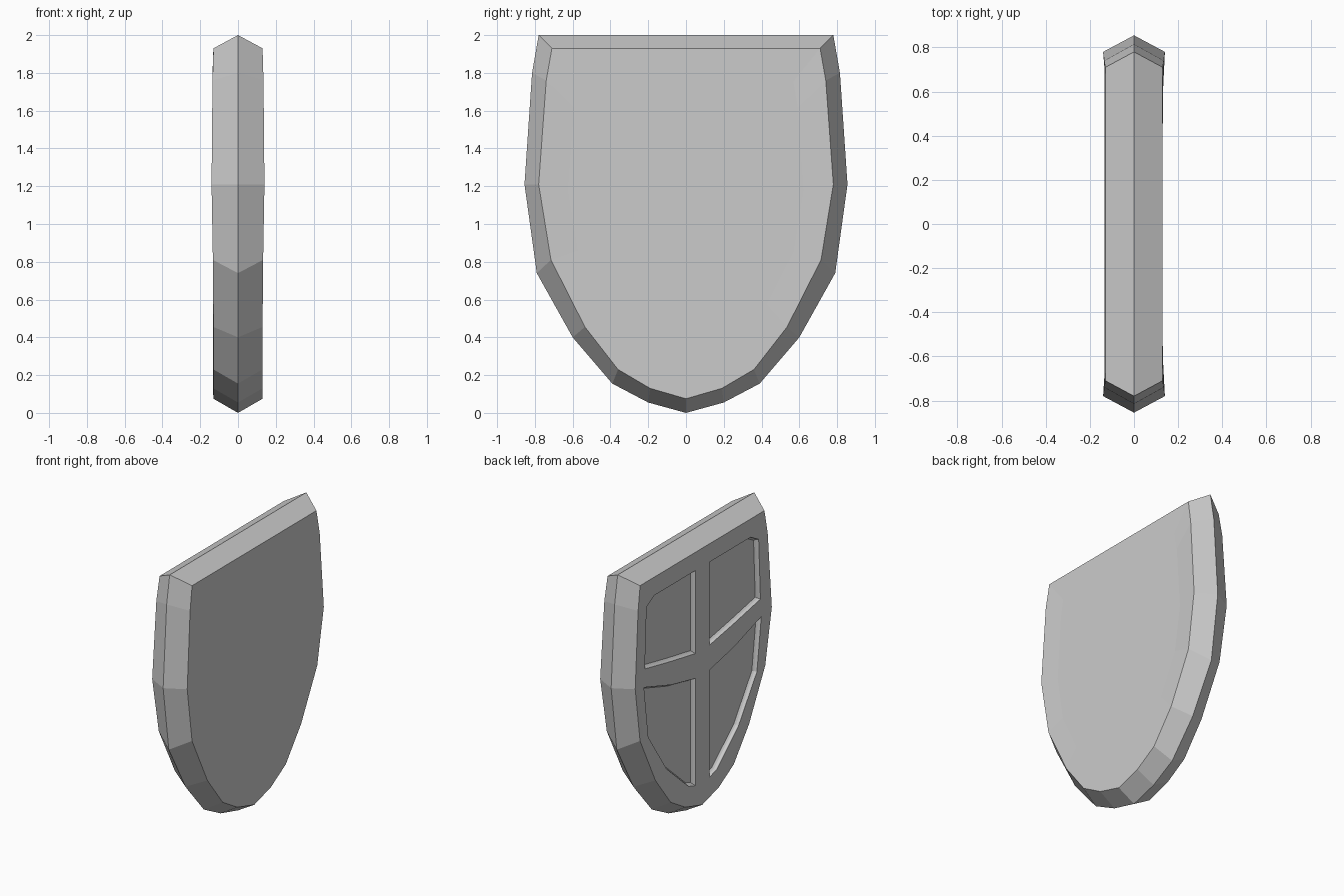
import bpy
import bmesh

cube = bpy.data.objects.get("Cube")
if cube:
    bpy.data.objects.remove(cube, do_unlink=True)

MID_Z = 1.05
FRAME_X, FIELD_X = -0.133, 0.13

# Half outlines as (y, z), from the top corner down to the tip
RIDGE = [(0.78, 2.0), (0.815, 1.8), (0.855, 1.21), (0.79, 0.74),
         (0.6, 0.4), (0.39, 0.155), (0.2, 0.055), (0, 0)]
RIM = [(0.71, 1.93), (0.74, 1.76), (0.78, 1.21), (0.715, 0.81),
       (0.535, 0.455), (0.36, 0.23), (0.19, 0.13), (0, 0.075)]
RIM_X = [0.13, 0.135, 0.14, 0.133, 0.13, 0.13, 0.13, 0.13]

# Recessed panels on one side of the cross
UPPER_PANEL = [(0.08, 1.2), (0.36, 1.25), (0.66, 1.31),
               (0.64, 1.75), (0.55, 1.8), (0.08, 1.8)]
LOWER_PANEL = [(0.08, 1.02), (0.36, 1.08), (0.67, 1.18), (0.62, 0.8),
               (0.41, 0.49), (0.16, 0.27), (0.08, 0.245)]


def mirrored(half):
    """Close a half outline by mirroring it across y, sharing the tip."""
    return half + [(-y, z) for y, z in reversed(half[:-1])]


def add_loop(bm, points, xs):
    return [bm.verts.new((x, y, z)) for (y, z), x in zip(points, xs)]


def bridge(bm, a, b):
    n = len(a)
    for i in range(n):
        j = (i + 1) % n
        bm.faces.new((a[i], a[j], b[j], b[i]))


def scaled(points, s):
    return [(y * s, MID_Z + (z - MID_Z) * s) for y, z in points]


def loop_edges(bm, loop):
    edges = []
    for i, v in enumerate(loop):
        w = loop[(i + 1) % len(loop)]
        edges.append(bm.edges.get((v, w)) or bm.edges.new((v, w)))
    return edges


bm = bmesh.new()
rim = mirrored(RIM)
rim_x = RIM_X + RIM_X[-2::-1]
count = len(rim)

# Bevelled body: central ridge joined to a rim on each side
ridge = add_loop(bm, mirrored(RIDGE), [0] * count)
outer_rim = add_loop(bm, rim, rim_x)
inner_rim = add_loop(bm, rim, [-x for x in rim_x])
bridge(bm, ridge, outer_rim)
bridge(bm, inner_rim, ridge)

# Plain field
field = add_loop(bm, scaled(rim, 0.8), [FIELD_X] * count)
bridge(bm, outer_rim, field)
bm.faces.new(field)

# Cross frame, filled around four panel openings
frame = add_loop(bm, scaled(rim, 0.94), [FRAME_X] * count)
bridge(bm, frame, inner_rim)
edges = loop_edges(bm, frame)
panel_loops = []
for side in (1, -1):
    for shape in (UPPER_PANEL, LOWER_PANEL):
        points = [(side * y, z) for y, z in shape]
        loop = add_loop(bm, points, [FRAME_X] * len(points))
        panel_loops.append(loop)
        edges += loop_edges(bm, loop)
bmesh.ops.triangle_fill(bm, edges=edges, use_beauty=True, normal=(-1, 0, 0))

# Panels sunk in two moulded steps
panels = [bm.faces.new(loop) for loop in panel_loops]
bmesh.ops.recalc_face_normals(bm, faces=bm.faces[:])
for width, depth in ((0.006, 0.018), (0.01, 0.012)):
    bmesh.ops.inset_region(bm, faces=panels, thickness=width, depth=-depth,
                           use_even_offset=True, use_boundary=True)

mesh = bpy.data.meshes.new("shield")
bm.to_mesh(mesh)
bm.free()
shield = bpy.data.objects.new("shield", mesh)
bpy.context.collection.objects.link(shield)

# Single grey finish
grey = bpy.data.materials.new("light_grey")
grey.use_nodes = True
colour = (0.6, 0.6, 0.6, 1)
grey.diffuse_color = colour
grey.node_tree.nodes["Principled BSDF"].inputs["Base Color"].default_value = colour
mesh.materials.append(grey)
